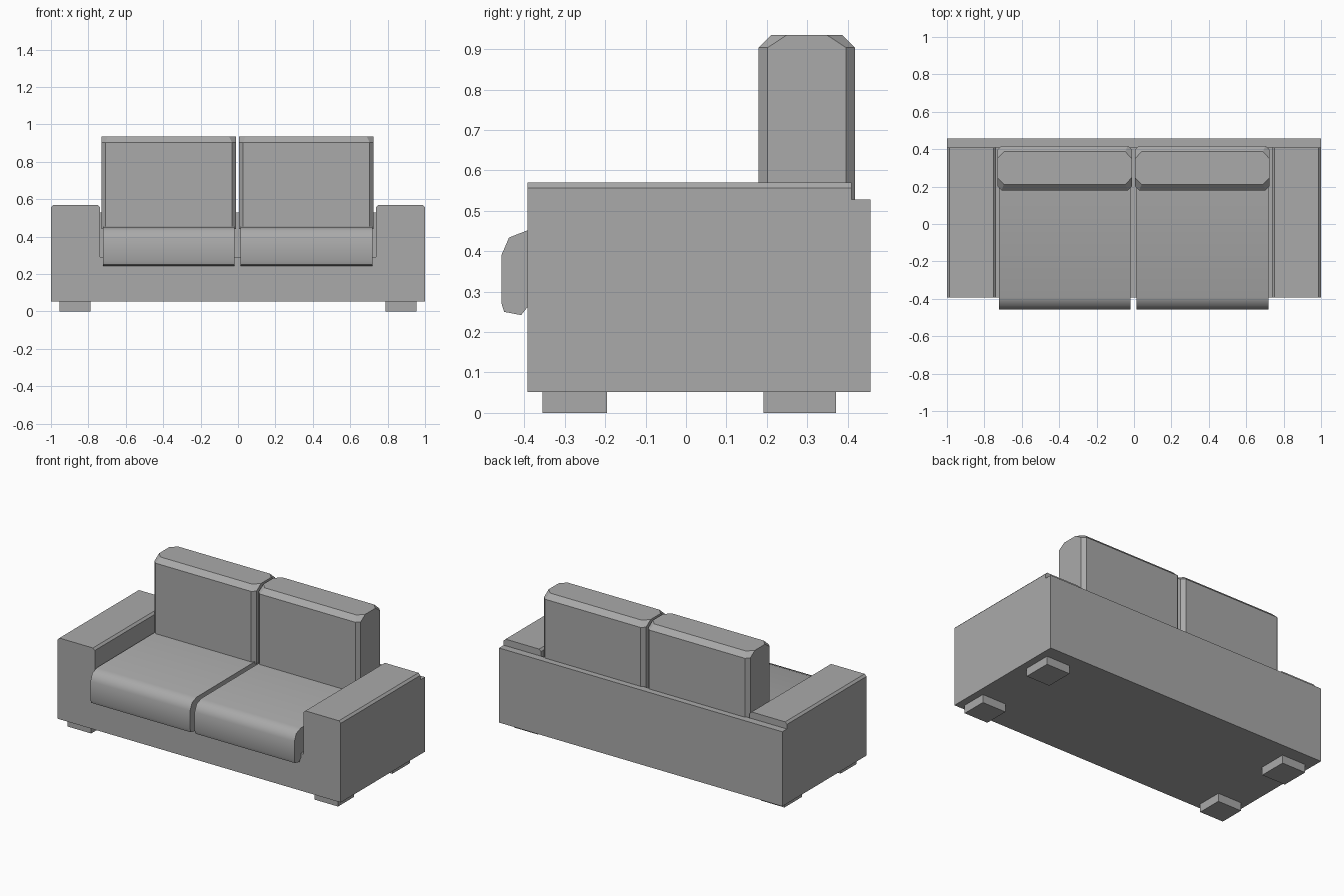
import bpy, bmesh, math

cube = bpy.data.objects.get("Cube")
if cube:
    bpy.data.objects.remove(cube, do_unlink=True)

GREY = (0.4, 0.4, 0.4, 1)
fabric = bpy.data.materials.new("grey_fabric")
fabric.use_nodes = True
fabric.diffuse_color = GREY
fabric.node_tree.nodes["Principled BSDF"].inputs["Base Color"].default_value = GREY


def loft(name, rings, smooth=0):
    """Skin a stack of equal-length rings and cap both ends."""
    bm = bmesh.new()
    loops = [[bm.verts.new(p) for p in ring] for ring in rings]
    for a, b in zip(loops, loops[1:]):
        for i in range(len(a)):
            j = (i + 1) % len(a)
            bm.faces.new((a[i], a[j], b[j], b[i]))
    bm.faces.new(loops[0][::-1])
    bm.faces.new(loops[-1])
    bmesh.ops.recalc_face_normals(bm, faces=bm.faces)
    mesh = bpy.data.meshes.new(name)
    bm.to_mesh(mesh)
    bm.free()
    mesh.materials.append(fabric)
    obj = bpy.data.objects.new(name, mesh)
    bpy.context.collection.objects.link(obj)
    if smooth:
        bpy.ops.object.select_all(action='DESELECT')
        obj.select_set(True)
        bpy.context.view_layer.objects.active = obj
        bpy.ops.object.shade_smooth_by_angle(angle=math.radians(smooth))
    return obj


def box(name, x0, x1, y0, y1, z0, z1):
    return loft(name, [[(x0, y0, z), (x1, y0, z), (x1, y1, z), (x0, y1, z)]
                       for z in (z0, z1)])


def octagon(x0, x1, y0, y1, cx, cy, z):
    """Rectangle with its corners cut by cx and cy."""
    return [(x0 + cx, y0, z), (x1 - cx, y0, z), (x1, y0 + cy, z), (x1, y1 - cy, z),
            (x1 - cx, y1, z), (x0 + cx, y1, z), (x0, y1 - cy, z), (x0, y0 + cy, z)]


# Base and both arms: a U-shaped front profile with softened arm tops
half = [(0.737, 0.29), (0.737, 0.557), (0.75, 0.57), (0.987, 0.57), (1, 0.557), (1, 0.052)]
outline = half + [(-x, z) for x, z in reversed(half)]
loft("base_and_arms", [[(x, y, z) for x, z in outline] for y in (-0.392, 0.41)])

# Back panel
box("back_panel", -1, 1, 0.41, 0.457, 0.052, 0.528)

# Seat cushions: side profile with a rounded front lip hanging over the base
lip = [(0.405, 0.29), (-0.38, 0.29), (-0.392, 0.262), (-0.408, 0.242), (-0.45, 0.25),
       (-0.457, 0.272), (-0.457, 0.39), (-0.438, 0.434), (-0.392, 0.452), (0.405, 0.455)]
for side, x0, x1 in (("right", -0.722, -0.018), ("left", 0.014, 0.718)):
    loft("seat_cushion_" + side, [[(x, y, z) for y, z in lip] for x in (x0, x1)], 50)

# Back cushions: chamfered upright blocks with sloping top edges
for side, x0, x1 in (("right", -0.731, -0.011), ("left", 0.005, 0.725)):
    loft("back_cushion_" + side, [
        octagon(x0, x1, 0.18, 0.418, 0.022, 0.022, 0.44),
        octagon(x0, x1, 0.18, 0.418, 0.022, 0.022, 0.904),
        octagon(x0, x1, 0.211, 0.387, 0.036, 0.038, 0.935)])

# Feet
for side, s in (("right", -1), ("left", 1)):
    for end, y0, y1 in (("front", -0.355, -0.195), ("back", 0.192, 0.371)):
        xs = sorted((s * 0.788, s * 0.955))
        box(f"foot_{end}_{side}", xs[0], xs[1], y0, y1, 0, 0.052)
